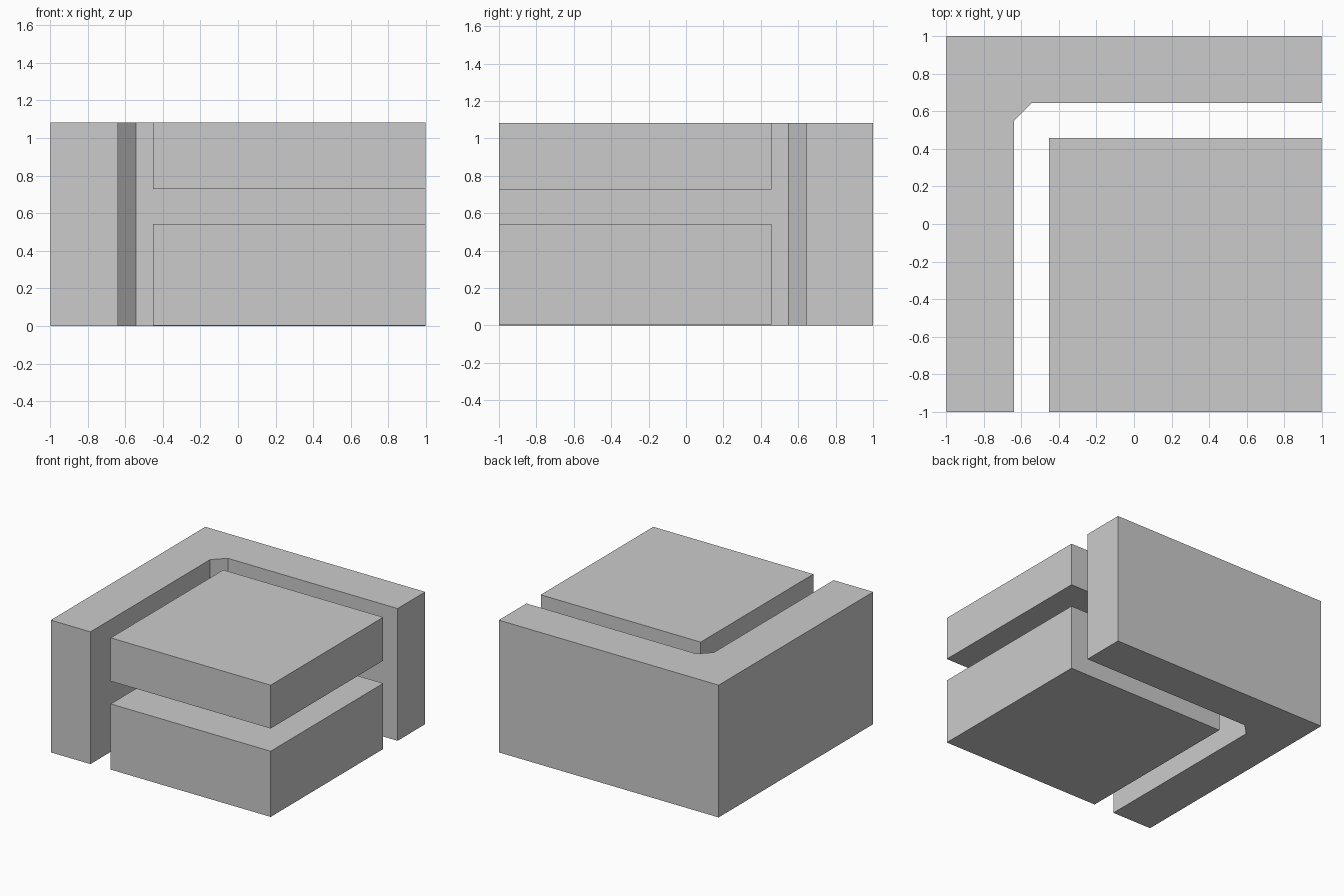
import bpy
import bmesh

if "Cube" in bpy.data.objects:
    bpy.data.objects.remove(bpy.data.objects["Cube"])


def prism(name, outline, z0, z1):
    """Extrude a flat xy outline from z0 up to z1."""
    bm = bmesh.new()
    face = bm.faces.new([bm.verts.new((x, y, z0)) for x, y in outline])
    ext = bmesh.ops.extrude_face_region(bm, geom=[face])
    top = [v for v in ext["geom"] if isinstance(v, bmesh.types.BMVert)]
    bmesh.ops.translate(bm, verts=top, vec=(0, 0, z1 - z0))
    bmesh.ops.recalc_face_normals(bm, faces=bm.faces)
    mesh = bpy.data.meshes.new(name)
    bm.to_mesh(mesh)
    bm.free()
    obj = bpy.data.objects.new(name, mesh)
    bpy.context.collection.objects.link(obj)
    return obj


X, Y, H = 0.996, 1.0, 1.083

# L-shaped corner wall with a chamfered inner corner
prism("corner_wall", [(-X, -Y), (-0.637, -Y), (-0.637, 0.549), (-0.543, 0.643),
                      (X, 0.643), (X, Y), (-X, Y)], 0, H)

# Two stacked blocks separated by a gap
block = [(-0.453, -Y), (X, -Y), (X, 0.457), (-0.453, 0.457)]
prism("lower_block", block, 0.004, 0.542)
prism("upper_block", block, 0.728, H)
